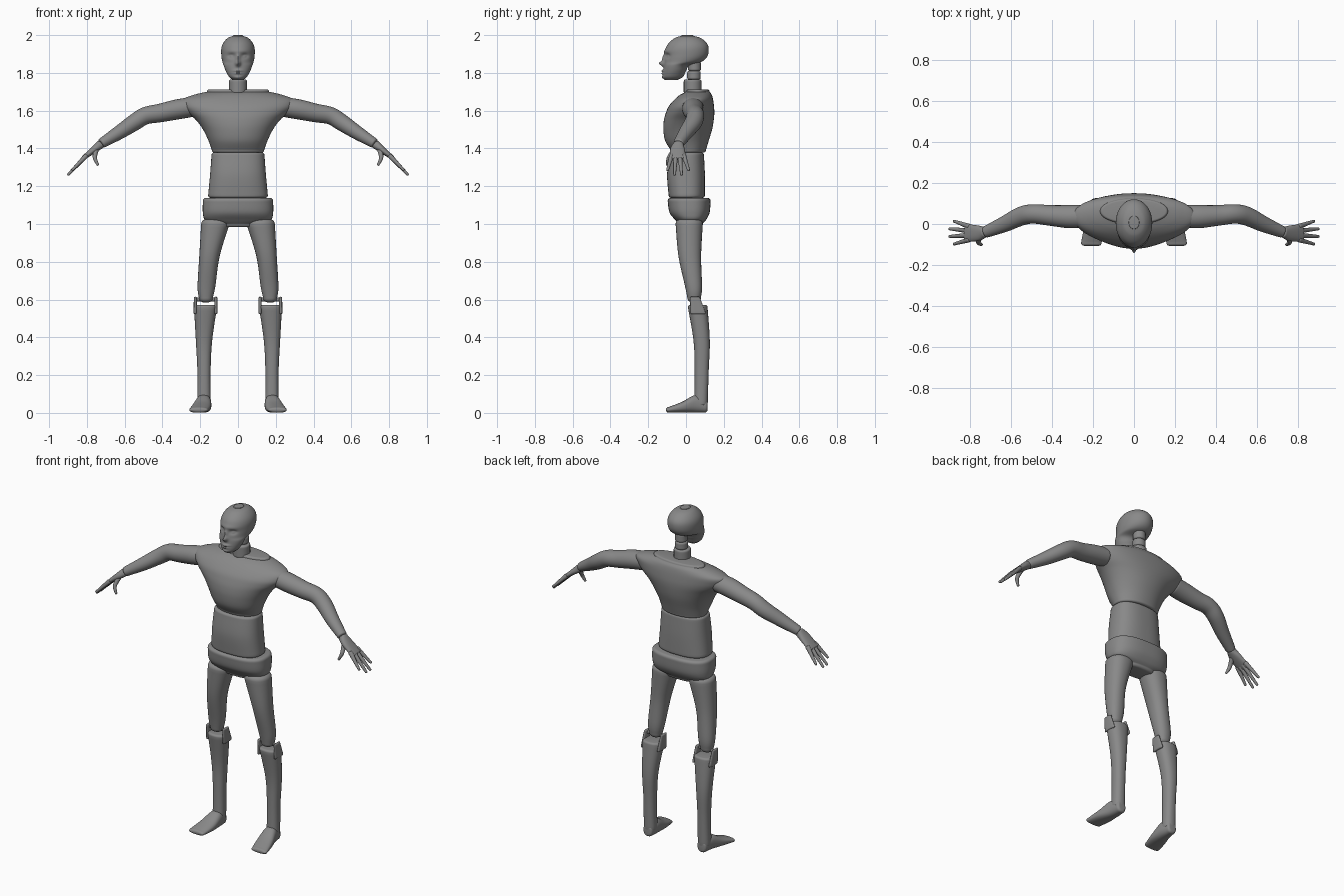
import bpy, bmesh, math
from mathutils import Vector

cube = bpy.data.objects.get("Cube")
if cube:
    bpy.data.objects.remove(cube, do_unlink=True)

shade = (.25, .25, .25, 1)
grey = bpy.data.materials.new("plain_grey")
grey.use_nodes = True
grey.diffuse_color = shade
grey.node_tree.nodes["Principled BSDF"].inputs["Base Color"].default_value = shade

ACROSS, DEPTH, UP = Vector((1, 0, 0)), Vector((0, 1, 0)), Vector((0, 0, 1))


def spline(p, q, r, s, t):
    """Blend from q to r on a curve that also respects p and s."""
    linear = r - p
    square = 2 * p - 5 * q + 4 * r - s
    cubic = 3 * q - p - 3 * r + s
    return q + (linear * t + square * t * t + cubic * t ** 3) / 2


def smooth_keys(keys, steps):
    """Fill in rings between the key rings."""
    rings = []
    last = len(keys) - 1
    for i in range(last):
        around = (keys[max(i - 1, 0)], keys[i], keys[i + 1], keys[min(i + 2, last)])
        for step in range(steps):
            rings.append([spline(*column, step / steps) for column in zip(*around)])
    rings.append(list(keys[last]))
    return rings


def rounded_end(frame, sign, edge):
    """Quarter-round rings that close one end of a loft."""
    point, tangent, width, depth = frame
    edge = min(edge, width * .95, depth * .95)
    rings = []
    for part in range(1, 6):
        angle = math.pi / 2 * part / 5.1
        inset = edge * (1 - math.cos(angle))
        out = tangent * sign * edge * math.sin(angle)
        rings.append((point + out, tangent, width - inset, depth - inset))
    return rings


def loft(name, keys, axis=None, side=ACROSS, power=2, edge=.01, sides=40, steps=6,
         mirror=False, shape=None):
    """Skin rings (x, y, z, half width, half depth) along a path."""
    rings = smooth_keys(keys, steps)
    points = [Vector(ring[:3]) for ring in rings]
    last = len(points) - 1
    frames = []
    for i, ring in enumerate(rings):
        tangent = axis or (points[min(i + 1, last)] - points[max(i - 1, 0)]).normalized()
        frames.append((points[i], tangent, ring[3], ring[4]))
    start = rounded_end(frames[0], -1, edge)
    frames = start[::-1] + frames + rounded_end(frames[-1], 1, edge)

    bm = bmesh.new()
    loops = []
    for point, tangent, width, depth in frames:
        u = (side - tangent * side.dot(tangent)).normalized()
        v = tangent.cross(u)
        loop = []
        for k in range(sides):
            angle = math.tau * k / sides
            c, s = math.cos(angle), math.sin(angle)
            c = math.copysign(abs(c) ** (2 / power), c)
            s = math.copysign(abs(s) ** (2 / power), s)
            loop.append(bm.verts.new(point + u * width * c + v * depth * s))
        loops.append(loop)
    for low, high in zip(loops, loops[1:]):
        for k in range(sides):
            n = (k + 1) % sides
            bm.faces.new((low[k], low[n], high[n], high[k]))
    bm.faces.new(loops[0][::-1])
    bm.faces.new(loops[-1])
    if shape:
        for vert in bm.verts:
            shape(vert.co)
    bmesh.ops.recalc_face_normals(bm, faces=bm.faces)

    mesh = bpy.data.meshes.new(name)
    bm.to_mesh(mesh)
    bm.free()
    mesh.materials.append(grey)
    ob = bpy.data.objects.new(name, mesh)
    bpy.context.collection.objects.link(ob)
    bpy.ops.object.select_all(action='DESELECT')
    ob.select_set(True)
    bpy.context.view_layer.objects.active = ob
    bpy.ops.object.shade_smooth_by_angle(angle=math.radians(50))
    if mirror:
        ob.modifiers.new("mirror", 'MIRROR').use_mirror_merge = False


def upright(*rows):
    """Turn (height, front, back, half width) rows into centred rings."""
    return [(0, (front + back) / 2, z, width, (back - front) / 2)
            for z, front, back, width in rows]


def bump(co, x, z, wide, tall, push):
    """Soft bump on the face, repeated on both sides of the centre."""
    spread = ((abs(co.x) - x) / wide) ** 2 + ((co.z - z) / tall) ** 2
    return push * math.exp(-spread)


def sculpt_face(co):
    if co.y < -.03:
        nose = bump(co, 0, 1.85, .012, .014, .026) + bump(co, 0, 1.88, .01, .02, .012)
        brow = bump(co, 0, 1.915, .06, .012, .005)
        lips = bump(co, 0, 1.811, .022, .006, .01) + bump(co, 0, 1.797, .02, .005, .009)
        chin = bump(co, 0, 1.773, .022, .012, .007)
        socket = bump(co, .036, 1.89, .017, .012, -.014)
        eye = bump(co, .036, 1.888, .009, .006, .008)
        co.y -= nose + brow + lips + chin + socket + eye


# Head and neck
head = upright((1.766, -.11, -.035, .032), (1.78, -.122, -.015, .048), (1.81, -.12, 0, .065),
               (1.84, -.117, .02, .076), (1.86, -.115, .085, .083), (1.89, -.112, .114, .088),
               (1.93, -.107, .12, .088), (1.96, -.09, .108, .077),
               (1.985, -.058, .077, .054), (1.996, -.025, .04, .026))
loft("head", head, UP, edge=.004, sides=96, steps=8, shape=sculpt_face)
for label, y, low, high, radius in (("lower", .035, 1.7, 1.755, .047),
                                    ("middle", .042, 1.775, 1.8, .036),
                                    ("upper", .045, 1.82, 1.85, .034)):
    loft(f"{label}_neck", [(0, y, z, radius, radius) for z in (low, high)], UP)

# Trunk
chest = upright((1.39, -.08, .105, .138), (1.44, -.11, .12, .156), (1.5, -.12, .138, .185),
                (1.55, -.117, .147, .222), (1.59, -.106, .15, .265), (1.625, -.09, .148, .292),
                (1.66, -.06, .143, .292), (1.685, -.03, .136, .23), (1.7, 0, .125, .165))
abdomen = upright((1.152, -.092, .1, .158), (1.26, -.1, .1, .148), (1.365, -.088, .095, .14))
pelvis = upright((1, -.035, .085, .11), (1.02, -.055, .105, .172),
                 (1.06, -.087, .125, .186), (1.122, -.097, .13, .186))
loft("chest", chest, UP, edge=.012, sides=64, power=2.1)
loft("abdomen", abdomen, UP, edge=.014, sides=64, power=2.5)
loft("pelvis", pelvis, UP, edge=.016, sides=64, power=2.6)

# Legs
thigh = [(.17, .043, .61, .037, .036), (.167, .04, .67, .047, .045),
         (.151, .02, .83, .054, .06), (.12, .017, 1, .075, .072)]
shin = [(.18, .08, .05, .036, .035), (.18, .083, .22, .035, .037),
        (.18, .083, .38, .043, .043), (.172, .062, .56, .061, .052)]
foot = [(.18, .1, .038, .03, .036), (.182, .05, .048, .04, .047),
        (.193, -.02, .03, .05, .029), (.208, -.092, .016, .05, .015)]
loft("thighs", thigh, UP, edge=.025, power=2.2, mirror=True)
loft("shins", shin, UP, edge=.012, power=2.3, mirror=True)
loft("feet", foot, -DEPTH, edge=.014, power=2.4, mirror=True)

# Knee forks and pins
inner, outer = .117, .226
for label, x in (("inner", inner), ("outer", outer)):
    fork = [(x, .064, .53, .009, .04), (x, .048, .608, .008, .027)]
    loft(f"{label}_knee_forks", fork, UP, edge=.007, power=2.6, sides=24, mirror=True)
pin = [(x, .048, .6, .01, .01) for x in (inner, outer)]
loft("knee_pins", pin, ACROSS, DEPTH, edge=.002, sides=16, mirror=True)

# Arms and palms
arm = [(.25, .037, 1.618, .056, .052), (.32, .036, 1.607, .056, .053),
       (.41, .042, 1.588, .05, .049), (.49, .049, 1.573, .047, .046),
       (.55, .038, 1.537, .046, .044), (.63, 0, 1.484, .039, .037),
       (.718, -.037, 1.43, .029, .027)]
palm = [(.73, -.04, 1.42, .027, .023), (.76, -.045, 1.396, .038, .019),
        (.818, -.043, 1.35, .043, .011)]
loft("arms", arm, side=DEPTH, mirror=True)
loft("palms", palm, side=DEPTH, edge=.008, power=2.3, mirror=True)

# Fingers fan out from the palm, the middle ones longest
for i, label in enumerate(("index", "middle", "ring", "little")):
    spread = i - 1.5
    reach = .1 - .012 * spread ** 2
    root = (.805, -.044 + .022 * spread, 1.36, .013, .013)
    tip = (.81 + .9 * reach, -.042 + .037 * spread, 1.36 - reach, .007, .007)
    loft(f"{label}_fingers", [root, tip], side=DEPTH, edge=.007, sides=16, mirror=True)
thumb = [(.75, -.06, 1.395, .014, .014), (.758, -.09, 1.352, .011, .011),
         (.743, -.1, 1.315, .007, .007)]
loft("thumbs", thumb, edge=.007, sides=16, mirror=True)
